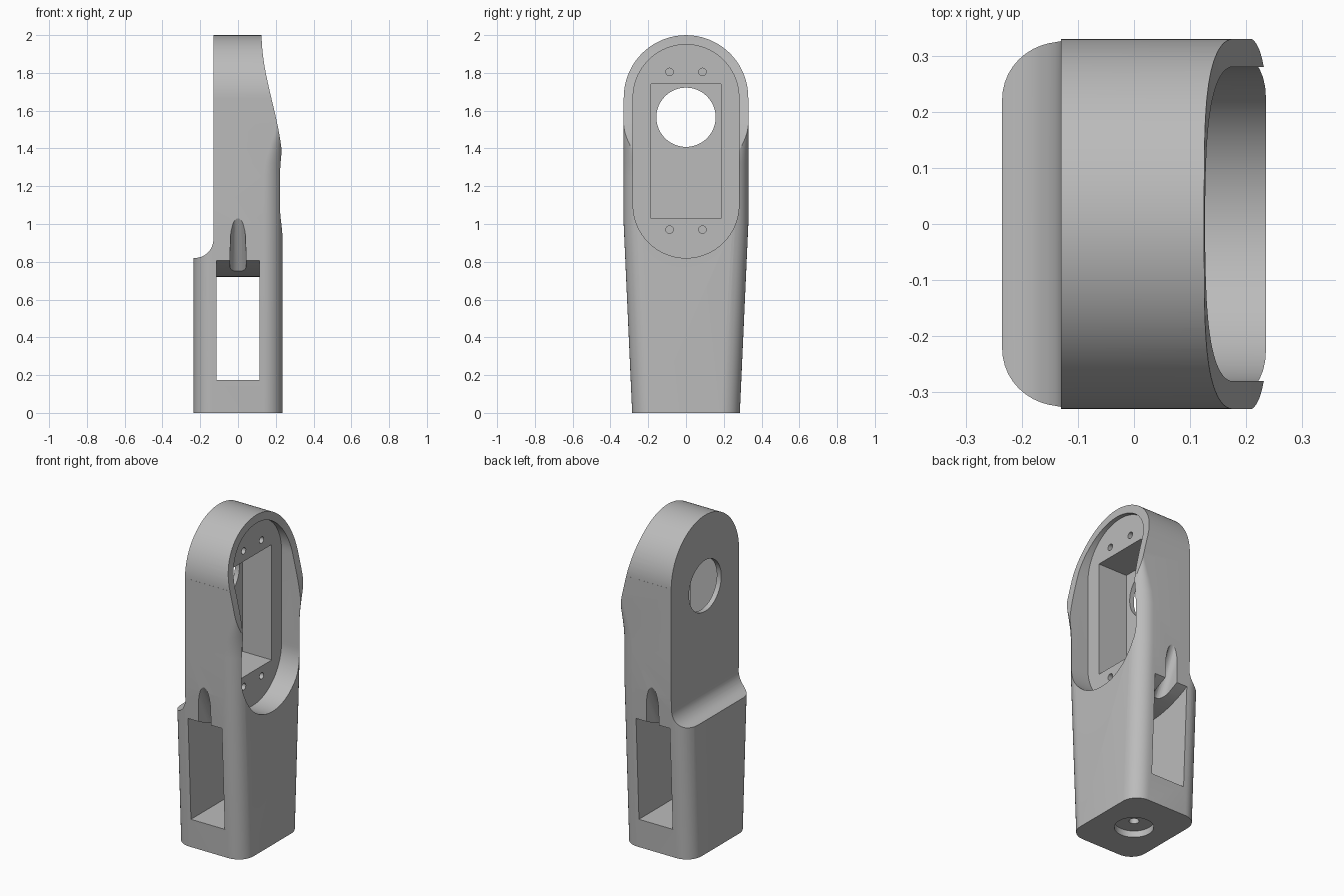
import bpy
import bmesh
import math
from mathutils import Vector

if "Cube" in bpy.data.objects:
    bpy.data.objects.remove(bpy.data.objects["Cube"], do_unlink=True)

grey = bpy.data.materials.new("plain grey")
grey.use_nodes = True
grey.diffuse_color = (0.5, 0.5, 0.5, 1)
grey.node_tree.nodes["Principled BSDF"].inputs["Base Color"].default_value = (0.5, 0.5, 0.5, 1)


def finish(name, bm):
    bmesh.ops.recalc_face_normals(bm, faces=bm.faces)
    mesh = bpy.data.meshes.new(name)
    bm.to_mesh(mesh)
    bm.free()
    mesh.materials.append(grey)
    obj = bpy.data.objects.new(name, mesh)
    bpy.context.collection.objects.link(obj)
    return obj


def loft(name, rings):
    """Skin a list of equal-length closed rings and cap both ends."""
    bm = bmesh.new()
    rows = [[bm.verts.new(p) for p in ring] for ring in rings]
    n = len(rows[0])
    for a, b in zip(rows, rows[1:]):
        for i in range(n):
            j = (i + 1) % n
            bm.faces.new((a[i], a[j], b[j], b[i]))
    bm.faces.new(rows[0])
    bm.faces.new(rows[-1])
    return finish(name, bm)


def prism(name, axis, outline, lo, hi):
    """Extrude a 2D outline along one axis."""
    def place(p, d):
        q = list(p)
        q.insert("xyz".index(axis), d)
        return q
    return loft(name, [[place(p, d) for p in outline] for d in (lo, hi)])


def arc(cu, cv, r, start, end, steps=24):
    angles = [math.radians(start + (end - start) * i / steps) for i in range(steps + 1)]
    return [(cu + r * math.cos(a), cv + r * math.sin(a)) for a in angles]


def circle(cu, cv, r, steps=48):
    return arc(cu, cv, r, 0, 360, steps)[:-1]


def box(u, v0, v1):
    return [(-u, v0), (u, v0), (u, v1), (-u, v1)]


def smooth(t):
    t = max(0, min(1, t))
    return t * t * (3 - 2 * t)


def combine(target, cutter, operation="DIFFERENCE"):
    mod = target.modifiers.new("cut", "BOOLEAN")
    mod.operation = operation
    mod.solver = "EXACT"
    mod.object = cutter
    bpy.context.view_layer.update()
    result = bpy.data.meshes.new_from_object(
        target.evaluated_get(bpy.context.evaluated_depsgraph_get()))
    target.modifiers.clear()
    target.data = result
    bpy.data.objects.remove(cutter, do_unlink=True)


def section(z):
    """Rounded rectangle; widens upward, front corners sharpen near the top."""
    hx, hy, r = 0.235, 0.285 + 0.045 * min(z, 1), 0.1
    f = r - 0.08 * smooth((z - 1.25) / 0.35)
    ring = (arc(hx - f, hy - f, f, 0, 90, 10) + arc(r - hx, hy - r, r, 90, 180, 10)
            + arc(r - hx, r - hy, r, 180, 270, 10) + arc(hx - f, f - hy, f, 270, 360, 10))
    return [(x, y, z) for x, y in ring]


# Tapered body
levels = [0, 1, 1.25, 1.32, 1.39, 1.46, 1.53, 1.6, 2.05]
body = loft("link_body", [section(z) for z in levels])

# Rounded head
head = [(-0.5, -0.1), (0.5, -0.1), (0.5, 1.67)] + arc(0, 1.67, 0.3295, 0, 180, 64) + [(-0.5, 1.67)]
combine(body, prism("head_outline", "x", head, -0.5, 0.5), "INTERSECT")

# Sloping face beside the head
slope = [(0.236 - 0.111 * smooth(i / 24), 1.3 + 0.7 * i / 24) for i in range(25)]
slope += [(0.125, 2.2), (0.5, 2.2), (0.5, 1.3)]
combine(body, prism("slope_cutter", "y", slope, -0.6, 0.6))

# Shoulder step with concave fillet
step = [(-0.5, 0.82)] + arc(-0.23, 0.92, 0.1, -90, 0, 14) + [(-0.13, 2.2), (-0.5, 2.2)]
combine(body, prism("shoulder_cutter", "y", step, -0.6, 0.6))

# Capsule recess, motor pocket and shaft hole
capsule = arc(0, 1.67, 0.28, 0, 180, 48) + arc(0, 1.1, 0.28, 180, 360, 48)
combine(body, prism("recess_cutter", "x", capsule, 0.1, 0.5))
combine(body, prism("pocket_cutter", "x", box(0.185, 1.03, 1.74), -0.1, 0.3))
combine(body, prism("shaft_cutter", "x", circle(0, 1.565, 0.157), -0.4, 0.0))

# Screw holes
for y in (-0.087, 0.087):
    for z in (0.97, 1.805):
        combine(body, prism("screw_cutter", "x", circle(y, z, 0.02, 20), 0.0, 0.2))

# Through window with a bulging ceiling
rise = [(y / 10, 0.72 + 0.08 * (y / 3.1) ** 2) for y in (4, 3.5, 3, 2.5, 2, 1.5, 1, 0.5)]
ceiling = rise + [(0, 0.72)] + [(-y, z) for y, z in reversed(rise)]
window = [(-0.4, 0.175), (0.4, 0.175)] + ceiling
combine(body, prism("window_cutter", "x", window, -0.115, 0.115))

# Cable grooves running from the side walls down into the window
for side in (-1, 1):
    bm = bmesh.new()
    for y, z, r in ((0.36, 1.03, 0.03), (0.33, 0.94, 0.04), (0.28, 0.82, 0.042), (0.2, 0.69, 0.042)):
        for x, dy in circle(0, 0, r, 20):
            bm.verts.new((x, side * (y + dy), z))
            bm.verts.new((x, side * (y + dy + 0.4), z))
    hull = bmesh.ops.convex_hull(bm, input=bm.verts)
    spare = {e for e in hull["geom_interior"] if isinstance(e, bmesh.types.BMVert)}
    bmesh.ops.delete(bm, geom=list(spare), context="VERTS")
    combine(body, finish("groove_cutter", bm))

# Base counterbore and bolt hole
combine(body, prism("counterbore_cutter", "z", circle(0, 0, 0.11), -0.1, 0.04))
combine(body, prism("bolt_cutter", "z", circle(0, 0, 0.028, 24), -0.1, 0.3))

# Smooth shading with crisp edges
bpy.ops.object.select_all(action="DESELECT")
body.select_set(True)
bpy.context.view_layer.objects.active = body
bpy.ops.object.shade_smooth_by_angle(angle=math.radians(25))
